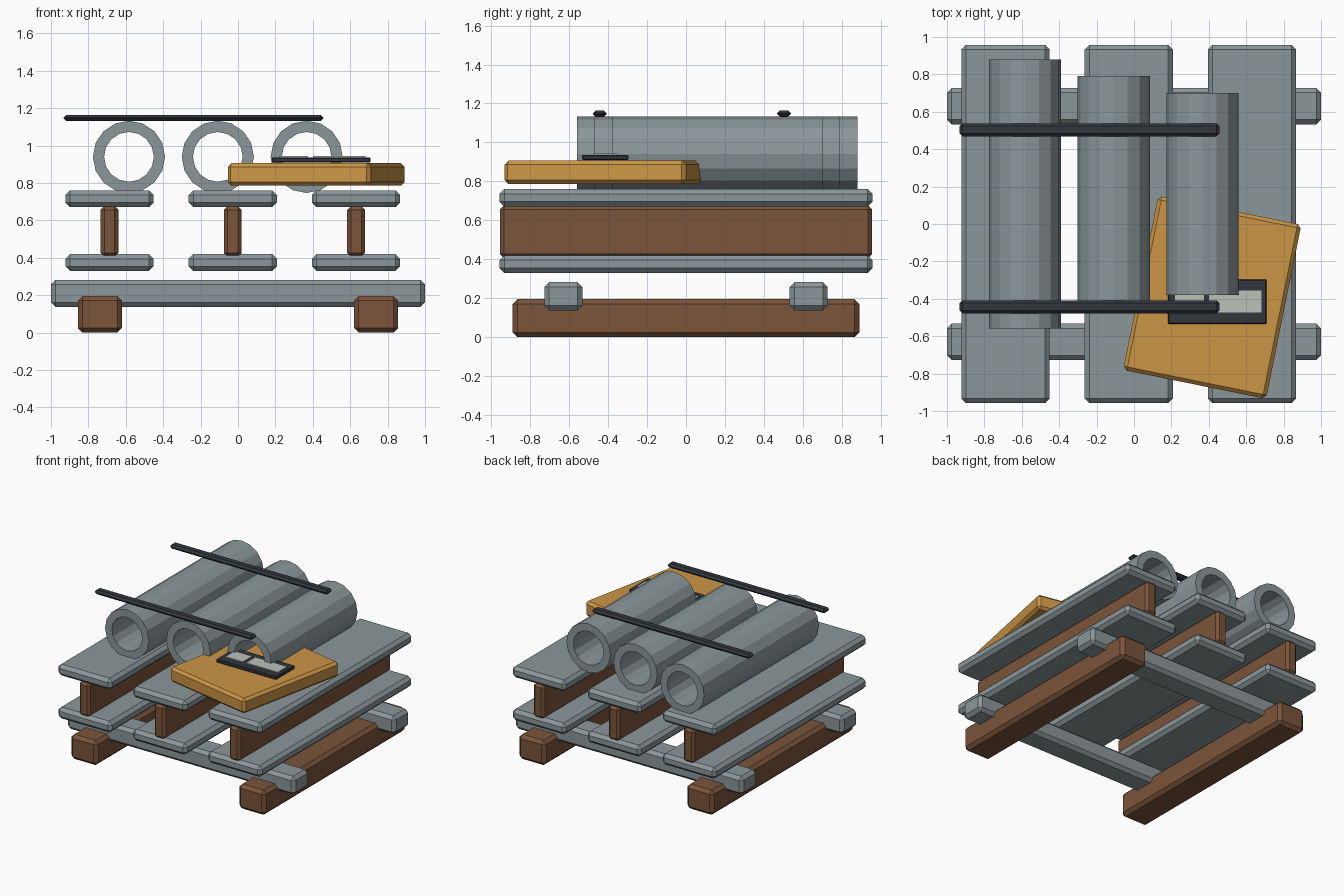
import bpy
import bmesh
import math

cube = bpy.data.objects.get("Cube")
if cube:
    bpy.data.objects.remove(cube, do_unlink=True)


def material(name, rgb):
    m = bpy.data.materials.new(name)
    m.use_nodes = True
    m.diffuse_color = (*rgb, 1)
    m.node_tree.nodes["Principled BSDF"].inputs["Base Color"].default_value = (*rgb, 1)
    return m


steel = material("grey steel", (0.26, 0.31, 0.325))
timber = material("brown timber", (0.195, 0.09, 0.043))
ochre = material("ochre board", (0.6, 0.305, 0.06))
dark = material("dark strap", (0.032, 0.038, 0.048))
pale = material("pale label", (0.5, 0.535, 0.485))


def finish(bm, name, mat, location, turn=0):
    mesh = bpy.data.meshes.new(name)
    bm.to_mesh(mesh)
    bm.free()
    mesh.materials.append(mat)
    obj = bpy.data.objects.new(name, mesh)
    obj.location = location
    obj.rotation_euler.z = turn
    bpy.context.collection.objects.link(obj)
    return obj


def box(name, mat, location, size, bevel=0.025, turn=0):
    """Box with chamfered edges."""
    bm = bmesh.new()
    bmesh.ops.create_cube(bm, size=1)
    bmesh.ops.scale(bm, vec=size, verts=bm.verts)
    if bevel:
        bmesh.ops.bevel(bm, geom=bm.edges[:], offset=bevel, segments=1,
                        profile=0.5, affect="EDGES")
    return finish(bm, name, mat, location, turn)


def pipe(name, mat, location, outer, inner, length, sides=16):
    """Open tube lying along y."""
    bm = bmesh.new()
    rings = []
    for radius, y in ((outer, -1), (outer, 1), (inner, 1), (inner, -1)):
        rings.append([bm.verts.new((radius * math.cos(math.tau * i / sides),
                                    y * length / 2,
                                    radius * math.sin(math.tau * i / sides)))
                      for i in range(sides)])
    for k in range(4):
        a, b = rings[k], rings[(k + 1) % 4]
        for i in range(sides):
            j = (i + 1) % sides
            bm.faces.new((a[i], a[j], b[j], b[i]))
    bmesh.ops.recalc_face_normals(bm, faces=bm.faces)
    return finish(bm, name, mat, location)


# Timber skids and steel cross bars
for side, s in (("left", 1), ("right", -1)):
    box(f"{side}_skid", timber, (s * 0.738, 0, 0.098), (0.235, 1.78, 0.196))
for end, s in (("front", -1), ("back", 1)):
    box(f"{end}_cross_bar", steel, (0, s * 0.63, 0.21), (2, 0.195, 0.145))

# Three girders with timber webs
for side, x in (("right", -0.687), ("middle", -0.028), ("left", 0.631)):
    box(f"{side}_lower_flange", steel, (x, 0, 0.375), (0.472, 1.916, 0.09))
    box(f"{side}_web", timber, (x, 0, 0.541), (0.096, 1.91, 0.27), 0.02)
    box(f"{side}_upper_flange", steel, (x, 0, 0.716), (0.472, 1.916, 0.09))

# Three pipes, each shorter than the last
for side, x, length in (("right", -0.583, 1.44), ("middle", -0.108, 1.26), ("left", 0.367, 1.08)):
    pipe(f"{side}_pipe", steel, (x, 0.16, 0.94), 0.193, 0.133, length)

# Straps over the pipes
for end, y in (("front", -0.443), ("back", 0.503)):
    box(f"{end}_strap", dark, (-0.238, y, 1.148), (1.388, 0.07, 0.034), 0.015)

# Angled board with a label holder
box("board", ochre, (0.418, -0.392, 0.846), (0.78, 0.95, 0.12), 0.02, -0.2)
box("label_holder", dark, (0.445, -0.415, 0.923), (0.528, 0.238, 0.026), 0.005)
box("small_label", pale, (0.297, -0.415, 0.939), (0.155, 0.118, 0.009), 0)
box("large_label", pale, (0.542, -0.415, 0.939), (0.28, 0.118, 0.009), 0)
